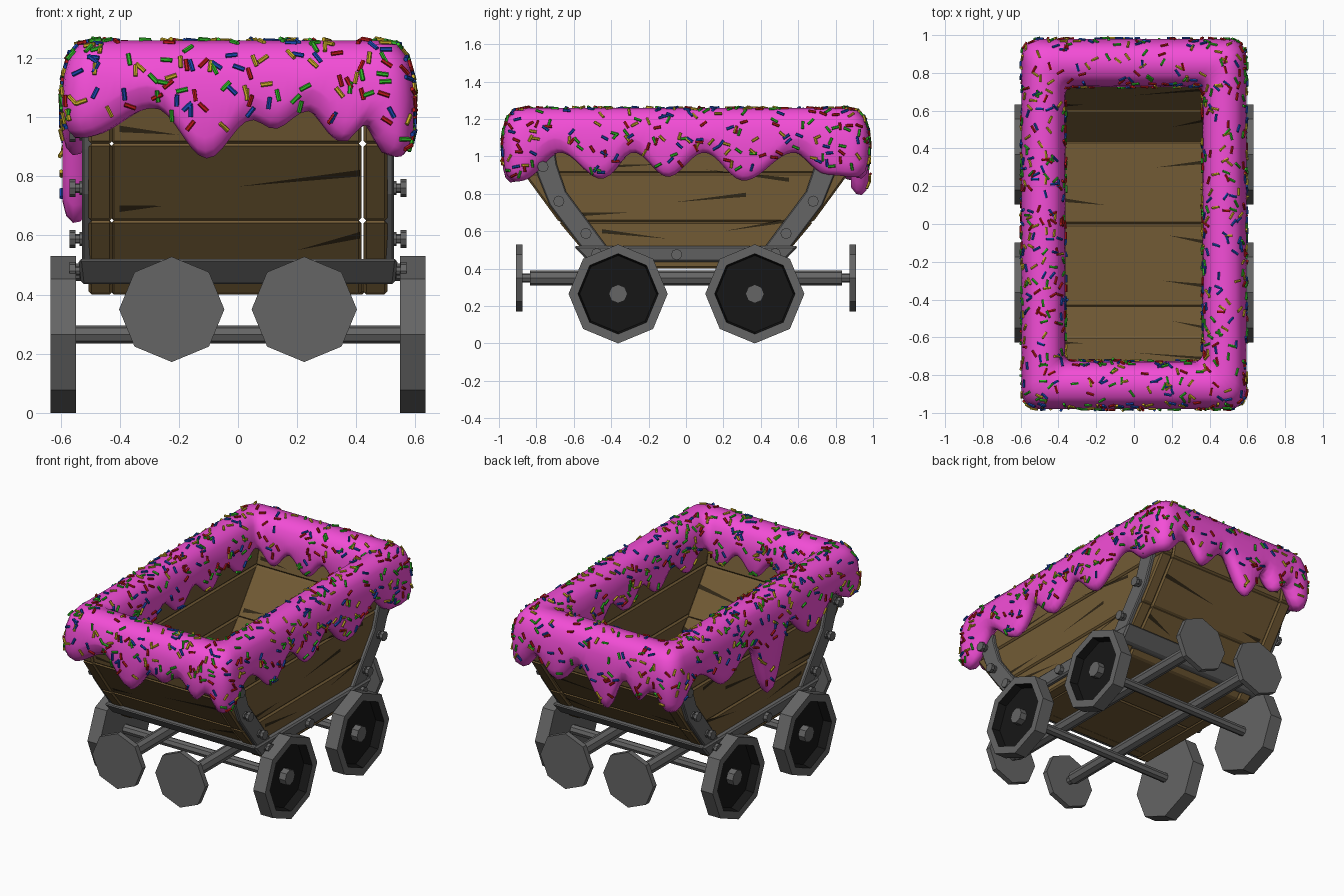
import bpy, bmesh, math, random
from mathutils import Vector, Matrix

if "Cube" in bpy.data.objects:
    bpy.data.objects.remove(bpy.data.objects["Cube"])
random.seed(4)


def material(name, rgb):
    m = bpy.data.materials.new(name)
    m.diffuse_color = (*rgb, 1)
    m.use_nodes = True
    m.node_tree.nodes["Principled BSDF"].inputs["Base Color"].default_value = m.diffuse_color
    return m


IRON = material("iron", (0.13, 0.13, 0.13))
BLACK = material("black", (0.008, 0.008, 0.008))
WOOD = material("wood", (0.17, 0.105, 0.036))
DARK = material("dark_wood", (0.03, 0.02, 0.008))
PINK = material("pink_icing", (0.9, 0.075, 0.68))


def finish(name, bm, mats, bevel=0, smooth=False):
    bmesh.ops.recalc_face_normals(bm, faces=bm.faces)
    me = bpy.data.meshes.new(name)
    bm.to_mesh(me)
    bm.free()
    for m in mats:
        me.materials.append(m)
    ob = bpy.data.objects.new(name, me)
    bpy.context.collection.objects.link(ob)
    if bevel:
        mod = ob.modifiers.new("bevel", 'BEVEL')
        mod.width, mod.segments = bevel, 1
    if smooth:
        me.shade_smooth()
    return ob


def cyl(bm, r, a, b, seg=8):
    a, b = Vector(a), Vector(b)
    rot = (b - a).to_track_quat('Z', 'Y').to_matrix().to_4x4()
    bmesh.ops.create_cone(bm, cap_ends=True, segments=seg, radius1=r, radius2=r,
                          depth=(b - a).length, matrix=Matrix.Translation((a + b) / 2) @ rot)


def prism(bm, yz, x0, x1):
    # extrude a y-z outline along x
    lo = [bm.verts.new((x0, y, z)) for y, z in yz]
    hi = [bm.verts.new((x1, y, z)) for y, z in yz]
    n = len(yz)
    bm.faces.new(lo)
    bm.faces.new(hi[::-1])
    for i in range(n):
        j = (i + 1) % n
        bm.faces.new((lo[i], lo[j], hi[j], hi[i]))


def skin(bm, rings, closed_u, closed_v):
    # quads between rings of vertices
    rings = [[bm.verts.new(p) for p in r] for r in rings]
    n, m = len(rings), len(rings[0])
    for i in range(n if closed_u else n - 1):
        for j in range(m if closed_v else m - 1):
            a, b = rings[i], rings[(i + 1) % n]
            k = (j + 1) % m
            f = bm.faces.new((a[j], a[k], b[k], b[j]))
            f.material_index = 0
    return rings


# Wooden tub: planks following the flared outline (z, half length)
LEVELS = [(0.40, 0.47), (0.65, 0.68), (0.91, 0.87), (1.15, 0.93)]


def half_len(z):
    for (z0, y0), (z1, y1) in zip(LEVELS, LEVELS[1:]):
        if z <= z1:
            return y0 + (y1 - y0) * (z - z0) / (z1 - z0)
    return LEVELS[-1][1]


bm = bmesh.new()
for (z0, y0), (z1, y1) in zip(LEVELS, LEVELS[1:]):
    for s in (-1, 1):
        prism(bm, [(-y0, z0), (y0, z0), (y1, z1), (-y1, z1)], s * 0.424, s * 0.505)
        prism(bm, [(s * (y0 - 0.01), z0), (s * (y1 - 0.01), z1),
                   (s * (y1 - 0.08), z1), (s * (y0 - 0.08), z0)], -0.43, 0.418)
for s in (-1, 1):
    prism(bm, [(0, 0.401), (s * 0.44, 0.401), (s * 0.44, 0.46), (0, 0.46)], -0.43, 0.43)
finish("wooden_tub", bm, [WOOD], bevel=0.01)

# Cracks: thin dark wedges on the planks (tip, wide end)
bm = bmesh.new()


def crack(place, u0, v0, u1, v1, w=0.011):
    bm.faces.new([bm.verts.new(place(u, v)) for u, v in ((u0, v0), (u1, v1 - w), (u1, v1 + w))])


SIDE = [(-0.06, 0.755, 0.32, 0.795), (0.1, 0.93, 0.55, 0.875), (0.2, 0.6, 0.6, 0.665),
        (-0.1, 0.56, -0.45, 0.6), (-0.1, 0.96, -0.55, 0.94), (-0.3, 0.7, -0.58, 0.69)]
END = [(0, 0.765, 0.41, 0.81), (0.2, 0.55, 0.41, 0.6), (-0.2, 0.94, -0.4, 0.96),
       (-0.25, 0.7, -0.4, 0.69)]
FLOOR = [(0.12, 0.3, 0.4, 0.33), (0.18, -0.06, 0.4, -0.1), (0.15, -0.3, 0.4, -0.33),
         (-0.15, 0.1, -0.4, 0.13)]
for s in (-1, 1):
    for c in SIDE:
        crack(lambda u, v: (s * 0.507, u, v), *c)
    for c in END:
        crack(lambda u, v: (u, s * (half_len(v) - 0.007), v), *c)
        crack(lambda u, v: (u, s * (half_len(v) - 0.083), v), *c)
for c in FLOOR:
    crack(lambda u, v: (u, v, 0.462), *c)
finish("wood_cracks", bm, [DARK])

# Flared iron frame round the foot of the tub
bm = bmesh.new()
skin(bm, [[(sx * x, sy * y, z) for sx, sy in ((-1, -1), (1, -1), (1, 1), (-1, 1))]
          for x, y, z in ((0.54, 0.60, 0.52), (0.53, 0.52, 0.435),
                          (0.47, 0.44, 0.435), (0.47, 0.53, 0.52))], True, True)
finish("base_frame", bm, [IRON], bevel=0.01)

# Corner straps and bolts
STRAP = [(-0.83, 1.02), (-0.79, 0.89), (-0.73, 0.74), (-0.56, 0.515),
         (-0.42, 0.515), (-0.64, 0.81), (-0.69, 0.955), (-0.70, 1.02)]
straps, bolts = bmesh.new(), bmesh.new()
for sx in (-1, 1):
    for sy in (-1, 1):
        prism(straps, [(-sy * y, z) for y, z in STRAP], sx * 0.49, sx * 0.527)
        for y, z in ((0.765, 0.945), (0.68, 0.76), (0.535, 0.588), (0.477, 0.48)):
            for r, x0, x1 in ((0.024, 0.52, 0.536), (0.016, 0.52, 0.56), (0.03, 0.55, 0.57)):
                cyl(bolts, r, (sx * x0, sy * y, z), (sx * x1, sy * y, z))
    cyl(bolts, 0.03, (sx * 0.52, -0.05, 0.475), (sx * 0.56, -0.05, 0.475))
finish("corner_straps", straps, [IRON], bevel=0.006)
finish("bolts", bolts, [IRON])

# Wheels, hubs and axles
WHEEL = [(0.265, 0.548), (0.265, 0.633), (0.215, 0.633), (0.205, 0.58)]
bm = bmesh.new()
for sy in (-0.363, 0.368):
    cyl(bm, 0.03, (-0.6, sy, 0.265), (0.6, sy, 0.265))
    for sx in (-1, 1):
        cyl(bm, 0.05, (sx * 0.575, sy, 0.265), (sx * 0.625, sy, 0.265))
        rings = skin(bm, [[(sx * x, sy + r * math.cos(k * math.pi / 4),
                            0.265 + r * math.sin(k * math.pi / 4)) for k in range(8)]
                          for r, x in WHEEL], False, True)
        bm.faces.new(rings[0])
        bm.faces.new(rings[-1]).material_index = 1
        for e in rings[-1]:
            for f in e.link_faces:
                f.material_index = 1
finish("wheels_and_axles", bm, [IRON, BLACK])

# Buffers on two long rods
bm = bmesh.new()
for x in (-0.224, 0.224):
    cyl(bm, 0.04, (x, -0.835, 0.35), (x, 0.835, 0.35))
    cyl(bm, 0.025, (x, -0.89, 0.35), (x, 0.89, 0.35))
    for s in (-1, 1):
        cyl(bm, 0.178, (x, s * 0.873, 0.35), (x, s * 0.908, 0.35))
finish("buffers", bm, [IRON])

# Icing: section swept round the rim, with drips (position, bottom height) per side
FRONT = [(-0.56, 0.93), (-0.3, 1.03), (-0.11, 0.86), (0.05, 0.99), (0.13, 0.96),
         (0.25, 1.02), (0.38, 0.915), (0.46, 0.975), (0.56, 0.865)]
RIGHT = [(-0.94, 0.865), (-0.7, 1.02), (-0.47, 0.88), (-0.29, 1.02), (-0.1, 0.89),
         (0.1, 1.02), (0.32, 0.87), (0.6, 1.02), (0.8, 0.90), (0.94, 0.89)]
BACK = [(-0.56, 0.87), (-0.44, 0.98), (-0.34, 0.90), (-0.24, 1.0), (-0.1, 0.79),
        (0.1, 1.01), (0.27, 0.88), (0.42, 1.0), (0.56, 0.89)]
LEFT = [(-0.94, 0.93), (-0.72, 1.02), (-0.48, 0.87), (-0.24, 1.02), (-0.04, 0.64),
        (0.16, 1.0), (0.42, 0.87), (0.7, 1.02), (0.94, 0.87)]


def drip(keys, u):
    u = min(max(u, keys[0][0]), keys[-1][0])
    for (u0, z0), (u1, z1) in zip(keys, keys[1:]):
        if u <= u1:
            return z0 + (z1 - z0) * (0.5 - 0.5 * math.cos(math.pi * (u - u0) / (u1 - u0)))


def rounded_rect(hx, hy, r, n_short, n_long, n_arc=5):
    pts = []
    corners = [(1, -1, -90), (1, 1, 0), (-1, 1, 90), (-1, -1, 180)]
    for i, (sx, sy, a0) in enumerate(corners):
        c = Vector((sx * (hx - r), sy * (hy - r)))
        for k in range(n_arc):
            a = math.radians(a0 + 90 * k / (n_arc - 1))
            pts.append(c + r * Vector((math.cos(a), math.sin(a))))
        nx, ny, a1 = corners[(i + 1) % 4]
        end = Vector((nx * (hx - r), ny * (hy - r)))
        a = math.radians(a1)
        end += r * Vector((math.cos(a), math.sin(a)))
        n, start = (n_long if i % 2 == 0 else n_short), pts[-1]
        pts += [start.lerp(end, k / n) for k in range(1, n)]
    return pts


outer = rounded_rect(0.595, 0.98, 0.09, 36, 58)
inner = rounded_rect(0.363, 0.725, 0.04, 36, 58)
rings = []
for i, (o, n) in enumerate(zip(outer, inner)):
    if 0.98 - abs(o.y) < 0.595 - abs(o.x):
        zo = drip(FRONT if o.y < 0 else BACK, o.x)
    else:
        zo = drip(LEFT if o.x < 0 else RIGHT, o.y)
    zi = 1.0 + 0.05 * math.sin(i * 2 * math.pi * 16 / len(outer))
    section = [(0.42, 1.08), (0.38, zo + 0.04), (0.27, zo + 0.005), (0.16, zo), (0.06, zo + 0.025),
               (0.01, zo + 0.07), (0, max(1.06, zo + 0.08)), (0.03, 1.14), (0.11, 1.205),
               (0.25, 1.245), (0.5, 1.258), (0.75, 1.245), (0.9, 1.205), (0.98, 1.14),
               (1, zi + 0.05), (0.95, zi + 0.015), (0.85, zi), (0.74, zi + 0.02), (0.68, 1.08)]
    rings.append([(*o.lerp(n, t), z) for t, z in section])
bm = bmesh.new()
skin(bm, rings, True, True)
icing = finish("icing", bm, [PINK], smooth=True)

# Sprinkles scattered over the visible icing
polys = [p for p in icing.data.polygons if 4 <= p.index % 19 <= 14]
picks = random.choices(polys, [p.area for p in polys], k=880)
COLOURS = {"red": (0.5, 0.01, 0.01), "blue": (0.01, 0.07, 0.45),
           "green": (0.03, 0.5, 0.02), "yellow": (0.6, 0.42, 0.02)}
for c, (name, rgb) in enumerate(COLOURS.items()):
    bm = bmesh.new()
    for p in picks[c::4]:
        a, b, d, e = (icing.data.vertices[v].co for v in p.vertices)
        u, v = random.random(), random.random()
        pos = a.lerp(b, u).lerp(e.lerp(d, u), v) + p.normal * 0.004
        way = Vector([random.gauss(0, 1) for _ in range(3)])
        way = (way - p.normal * way.dot(p.normal)).normalized() * 0.02
        cyl(bm, 0.0075, pos - way, pos + way, 6)
    finish(name + "_sprinkles", bm, [material(name, rgb)])
